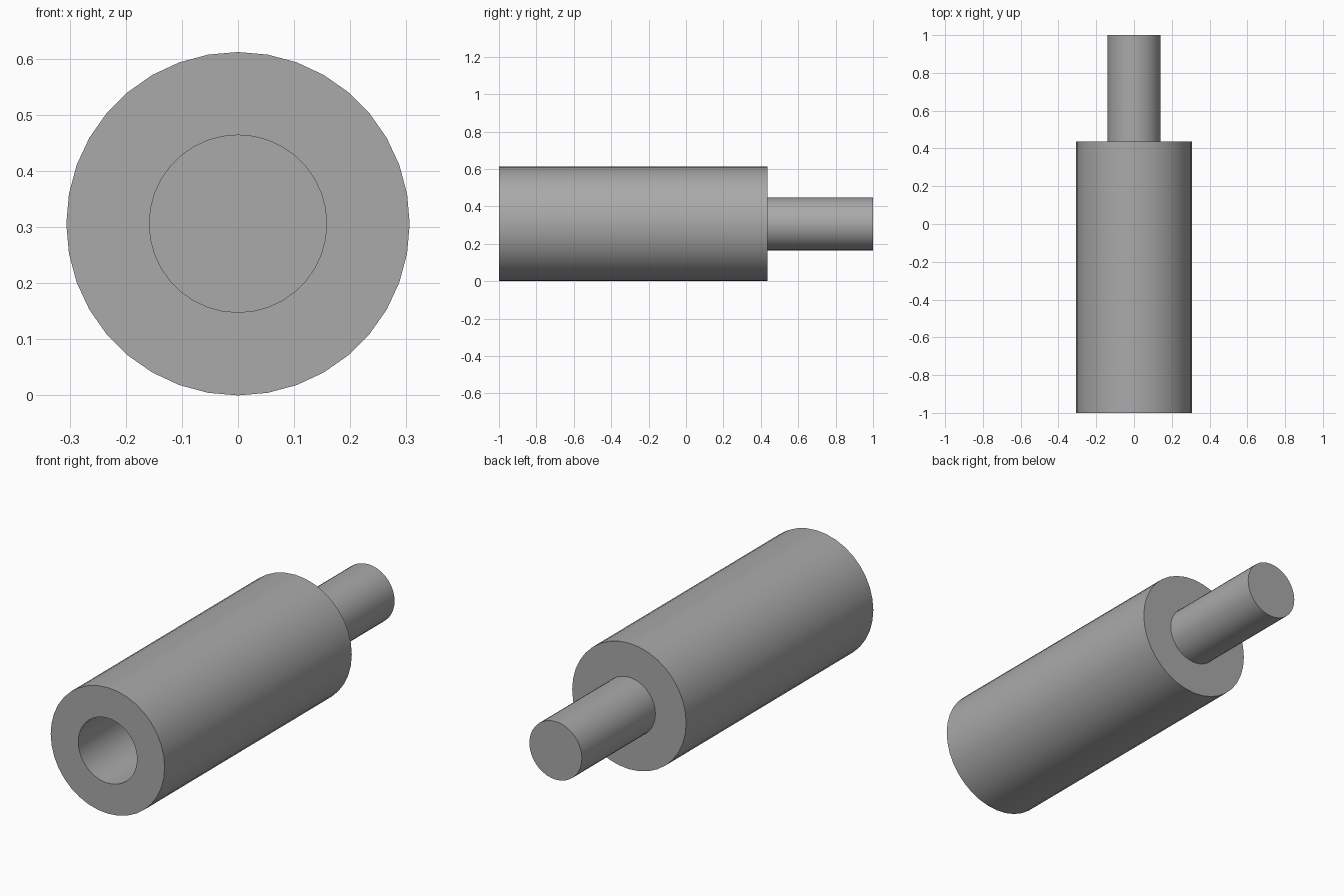
import bpy
import bmesh
from math import pi, radians
from mathutils import Vector

if "Cube" in bpy.data.objects:
    bpy.data.objects.remove(bpy.data.objects["Cube"], do_unlink=True)

SIDES = 36
BODY_R, PIN_R, BORE_R = 0.306, 0.141, 0.158
FRONT, SHOULDER, TIP = -1.0, 0.436, 1.0
BORE_END = -0.4

# Plain grey
grey = bpy.data.materials.new("grey")
grey.use_nodes = True
colour = (0.4, 0.4, 0.4, 1.0)
grey.diffuse_color = colour
grey.node_tree.nodes["Principled BSDF"].inputs["Base Color"].default_value = colour


def turned_part(name, profile):
    """Revolve (radius, y) points about the long axis."""
    bm = bmesh.new()
    verts = [bm.verts.new((0, y, r)) for r, y in profile]
    edges = [bm.edges.new(pair) for pair in zip(verts, verts[1:])]
    bmesh.ops.spin(bm, geom=verts + edges, cent=(0, 0, 0), axis=(0, 1, 0),
                   angle=2 * pi, steps=SIDES, use_duplicate=False)
    bmesh.ops.remove_doubles(bm, verts=bm.verts, dist=0.0001)
    bmesh.ops.recalc_face_normals(bm, faces=bm.faces)
    bmesh.ops.translate(bm, verts=bm.verts, vec=Vector((0, 0, BODY_R)))
    mesh = bpy.data.meshes.new(name)
    bm.to_mesh(mesh)
    bm.free()
    mesh.materials.append(grey)
    obj = bpy.data.objects.new(name, mesh)
    bpy.context.collection.objects.link(obj)
    bpy.ops.object.select_all(action="DESELECT")
    obj.select_set(True)
    bpy.context.view_layer.objects.active = obj
    bpy.ops.object.shade_smooth_by_angle(angle=radians(30))
    return obj


# Thick barrel with a blind bore in its front end
turned_part("barrel", [(0, BORE_END), (BORE_R, BORE_END), (BORE_R, FRONT),
                       (BODY_R, FRONT), (BODY_R, SHOULDER), (0, SHOULDER)])

# Solid pin on the back end
turned_part("pin", [(0, SHOULDER), (PIN_R, SHOULDER), (PIN_R, TIP), (0, TIP)])
